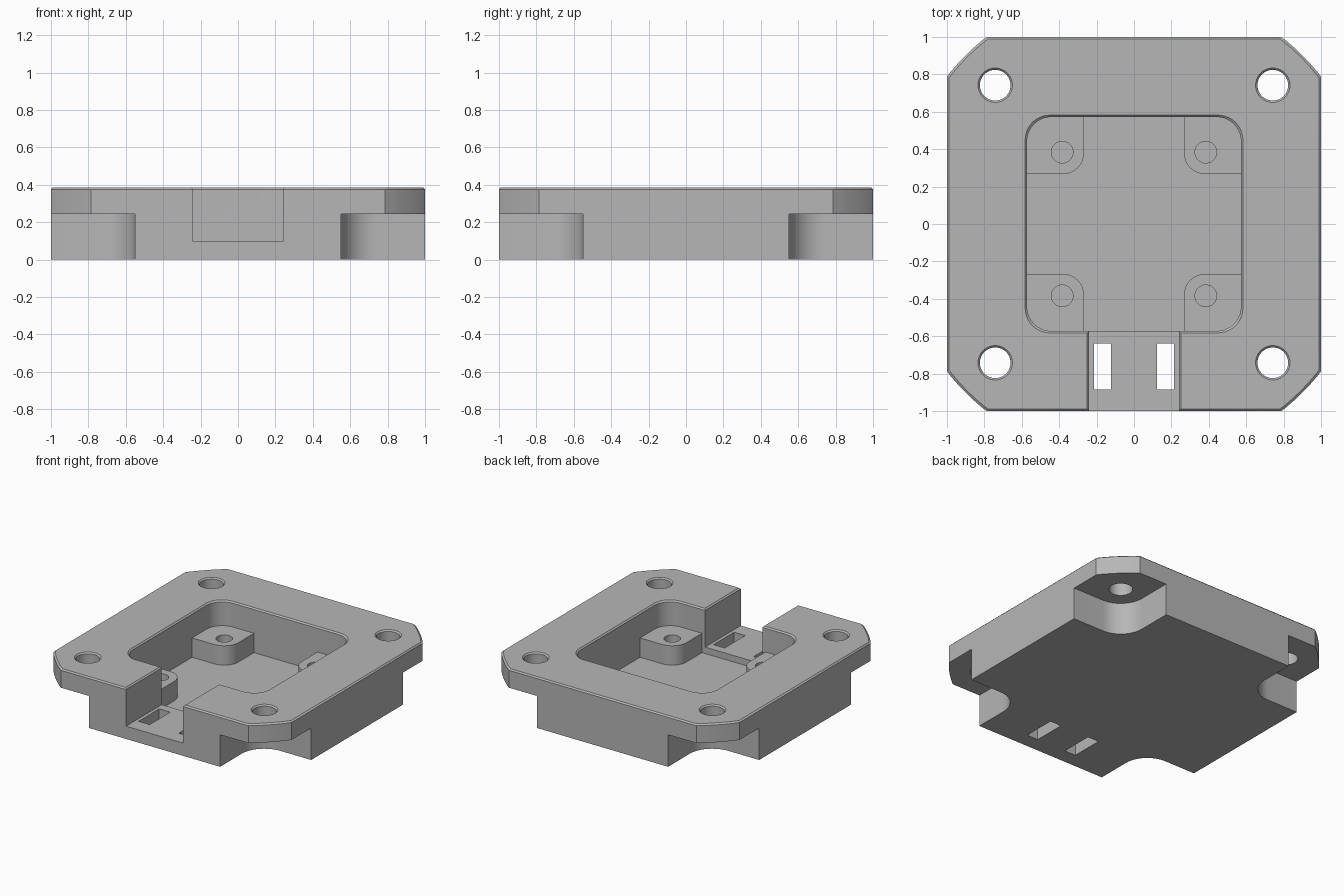
import bpy
import bmesh
from math import cos, sin, pi

if "Cube" in bpy.data.objects:
    bpy.data.objects.remove(bpy.data.objects["Cube"], do_unlink=True)

TOP = 0.385       # overall height
CHAMFER = 0.01    # top edge chamfer
FLOOR = 0.048     # pocket floor height
SLOT_FLOOR = 0.097
SHELF = 0.243     # underside of the corner ears
QUADRANTS = [(1, 1), (-1, 1), (-1, -1), (1, -1)]

grey = bpy.data.materials.new("plain grey")
grey.use_nodes = True
colour = (0.47, 0.47, 0.47, 1)
grey.diffuse_color = colour
grey.node_tree.nodes["Principled BSDF"].inputs["Base Color"].default_value = colour


def arc(cx, cy, r, start, sweep, steps):
    """Points along an arc."""
    return [(cx + r * cos(start + sweep * i / steps),
             cy + r * sin(start + sweep * i / steps)) for i in range(steps + 1)]


def rounded_square(half, r):
    c = half - r
    return [p for i, (sx, sy) in enumerate(QUADRANTS)
            for p in arc(sx * c, sy * c, r, i * pi / 2, pi / 2, 10)]


def rectangle(x0, x1, y0, y1):
    return [(x0, y0), (x1, y0), (x1, y1), (x0, y1)]


def corner_block(c, r, far, sx, sy):
    """Square in one quadrant whose inner corner is rounded."""
    pts = arc(c, c, r, pi, pi / 2, 12) + [(far, c - r), (far, far), (c - r, far)]
    return [(sx * x, sy * y) for x, y in pts]


def scaled(pts, fx, fy, cx=0, cy=0):
    return [(cx + (x - cx) * fx, cy + (y - cy) * fy) for x, y in pts]


def loft(name, layers):
    """Closed solid through a stack of (outline, height) layers."""
    bm = bmesh.new()
    rings = [[bm.verts.new((x, y, z)) for x, y in pts] for pts, z in layers]
    n = len(rings[0])
    bm.faces.new(rings[0])
    bm.faces.new(rings[-1])
    for low, high in zip(rings, rings[1:]):
        for i in range(n):
            j = (i + 1) % n
            bm.faces.new((low[i], low[j], high[j], high[i]))
    bmesh.ops.recalc_face_normals(bm, faces=bm.faces)
    mesh = bpy.data.meshes.new(name)
    bm.to_mesh(mesh)
    bm.free()
    mesh.materials.append(grey)
    obj = bpy.data.objects.new(name, mesh)
    bpy.context.collection.objects.link(obj)
    return obj


def flared(name, pts, z0, fx, fy, cx=0, cy=0):
    """Cutter that widens by the chamfer at the top face."""
    wide = scaled(pts, fx, fy, cx, cy)
    return loft(name, [(pts, z0), (pts, TOP - CHAMFER), (wide, TOP), (wide, TOP + 0.1)])


def combine(obj, other, operation):
    mod = obj.modifiers.new("shape", 'BOOLEAN')
    mod.operation = operation
    mod.solver = 'EXACT'
    mod.object = other
    other.hide_render = True
    bpy.context.view_layer.objects.active = obj
    bpy.ops.object.modifier_apply(modifier=mod.name)
    bpy.data.objects.remove(other, do_unlink=True)


# Main block: square with shallow arcs across the corners
reach, edge = 1.274, 0.666
outline = []
for k in range(4):
    outline += arc(0, 0, reach, k * pi / 2 + edge, pi / 2 - 2 * edge, 8)
outline = [(max(-1, min(1, x)), max(-1, min(1, y))) for x, y in outline]
housing = loft("housing", [(outline, 0), (outline, TOP - CHAMFER),
                           (scaled(outline, 1 - CHAMFER, 1 - CHAMFER), TOP)])

# Central pocket
wide = 1 + CHAMFER / 0.572
combine(housing, flared("pocket_cutter", rounded_square(0.572, 0.13), FLOOR, wide, wide),
        'DIFFERENCE')

# Cable slot through the front wall
wide = 1 + CHAMFER / 0.24
combine(housing, flared("slot_cutter", rectangle(-0.24, 0.24, -1.1, -0.5),
                        SLOT_FLOOR, wide, 1), 'DIFFERENCE')

# Corner recesses, screw holes and the drilled mounting bosses
for sx, sy in QUADRANTS:
    combine(housing, loft("recess_cutter", [(corner_block(0.74, 0.19, 1.1, sx, sy), -0.1),
                                            (corner_block(0.74, 0.19, 1.1, sx, sy), SHELF)]),
            'DIFFERENCE')
    cx, cy = sx * 0.742, sy * 0.742
    circle = arc(cx, cy, 0.082, 0, 2 * pi, 40)[:-1]
    wide = 1 + CHAMFER / 0.082
    combine(housing, flared("screw_cutter", circle, 0.1, wide, wide, cx, cy), 'DIFFERENCE')

    block = corner_block(0.384, 0.118, 0.6, sx, sy)
    combine(housing, loft("boss", [(block, 0.02), (block, 0.195)]), 'UNION')
    circle = arc(sx * 0.384, sy * 0.384, 0.058, 0, 2 * pi, 32)[:-1]
    combine(housing, loft("boss_cutter", [(circle, FLOOR), (circle, 0.3)]), 'DIFFERENCE')

# Cable tie windows in the slot floor
for side in (-1, 1):
    window = rectangle(side * 0.122, side * 0.215, -0.885, -0.638)
    combine(housing, loft("window_cutter", [(window, -0.1), (window, 0.2)]), 'DIFFERENCE')

bpy.ops.object.select_all(action='DESELECT')
housing.select_set(True)
bpy.context.view_layer.objects.active = housing
bpy.ops.object.shade_smooth_by_angle()
